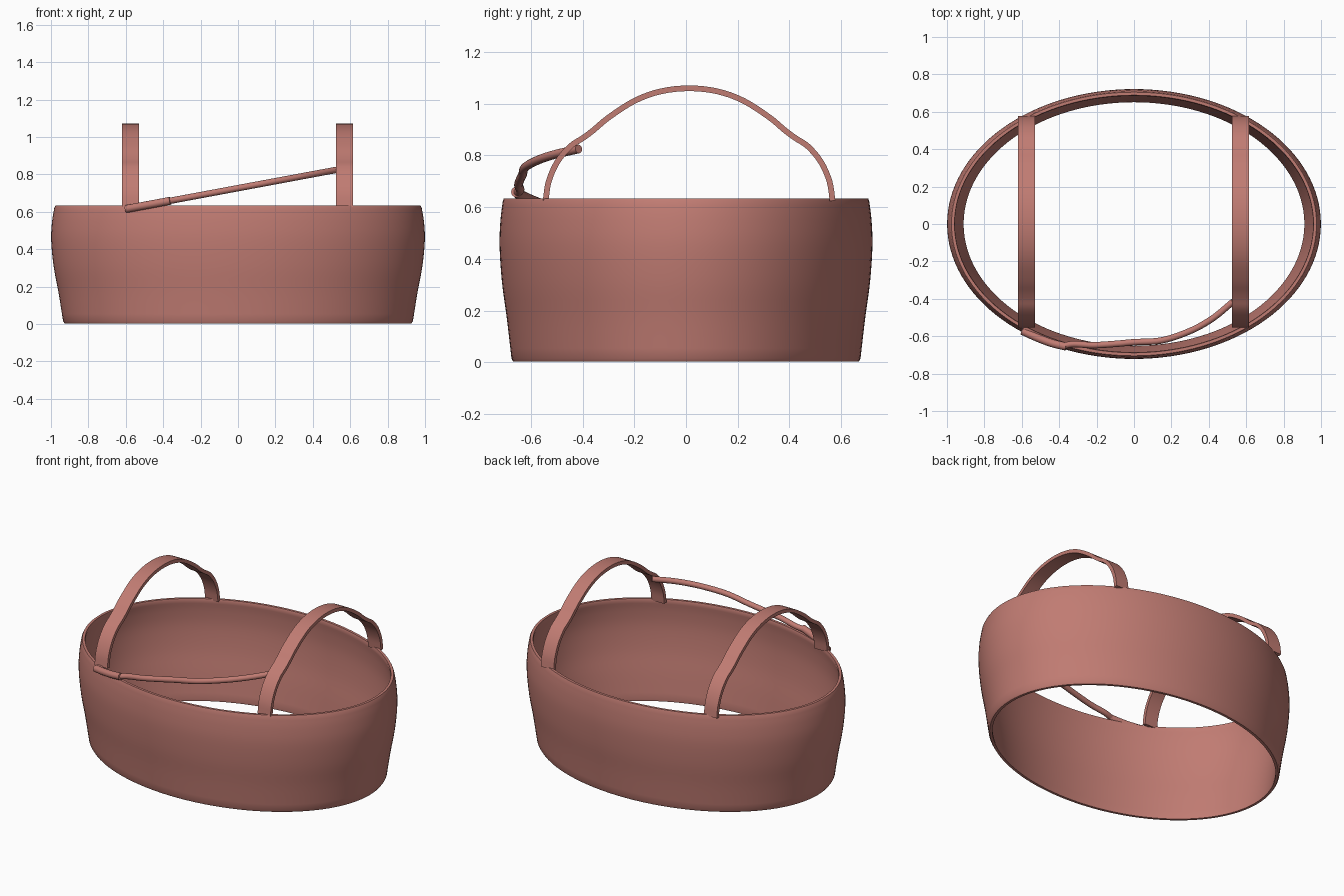
import bpy, bmesh, math
from mathutils import Vector

if "Cube" in bpy.data.objects:
    bpy.data.objects.remove(bpy.data.objects["Cube"])

mat = bpy.data.materials.new("clay_pink")
mat.diffuse_color = (0.53, 0.2, 0.17, 1)
mat.use_nodes = True
mat.node_tree.nodes["Principled BSDF"].inputs["Base Color"].default_value = mat.diffuse_color


def finish(bm, name, angle=35):
    bmesh.ops.recalc_face_normals(bm, faces=bm.faces)
    me = bpy.data.meshes.new(name)
    bm.to_mesh(me)
    bm.free()
    ob = bpy.data.objects.new(name, me)
    bpy.context.collection.objects.link(ob)
    me.materials.append(mat)
    bpy.ops.object.select_all(action='DESELECT')
    ob.select_set(True)
    bpy.context.view_layer.objects.active = ob
    bpy.ops.object.shade_smooth_by_angle(angle=math.radians(angle))
    return ob


def skin(rings, name, closed=False):
    """Join rings of points into a surface; cap the ends unless closed."""
    bm = bmesh.new()
    vs = [[bm.verts.new(p) for p in r] for r in rings]
    n = len(vs[0])
    for a, b in zip(vs, vs[1:] + vs[:1] if closed else vs[1:]):
        for i in range(n):
            j = (i + 1) % n
            bm.faces.new((a[i], a[j], b[j], b[i]))
    if not closed:
        bm.faces.new(vs[0])
        bm.faces.new(vs[-1])
    return finish(bm, name)


def spline(pts, steps=6):
    """Catmull-Rom curve through the points."""
    p = [Vector(q) for q in pts]
    p = [2 * p[0] - p[1]] + p + [2 * p[-1] - p[-2]]
    out = []
    for a, b, c, d in zip(p, p[1:], p[2:], p[3:]):
        for k in range(steps):
            t = k / steps
            out.append(0.5 * (2 * b + (c - a) * t + (2 * a - 5 * b + 4 * c - d) * t * t
                              + (3 * b - a - 3 * c + d) * t ** 3))
    return out + [p[-2]]


def tangent(path, i):
    return (path[min(i + 1, len(path) - 1)] - path[max(i - 1, 0)]).normalized()


def tube(path, r, name):
    rings = []
    for i, p in enumerate(path):
        t = tangent(path, i)
        u = t.cross(Vector((0, 0, 1))).normalized()
        v = u.cross(t)
        rings.append([p + r * (math.cos(a) * u + math.sin(a) * v)
                      for a in (2 * math.pi * k / 16 for k in range(16))])
    return skin(rings, name)


# Open oval wall: outer profile (x radius, height), then an inset inner wall
wall = [(q.x, q.y) for q in spline([(0.935, 0.015, 0), (0.96, 0.17, 0), (0.986, 0.31, 0),
                                    (0.999, 0.45, 0), (0.994, 0.55, 0), (0.982, 0.622, 0)], 4)]
T = 0.024
profile = [(r, 0, z) for r, z in wall]
profile += [(0.976, 0, 0.634), (0.976, T - 0.008, 0.634)]
profile += [(r, T, z) for r, z in reversed(wall)]
profile += [(0.927, T - 0.008, 0.003), (0.927, 0, 0.003)]
angles = [2 * math.pi * k / 128 for k in range(128)]
skin([[((r - inset) * math.cos(a), (r * 0.722 - inset) * math.sin(a), z) for a in angles]
      for r, inset, z in profile], "oval_wall", closed=True)

# Two strap handles arching front to back
half = [(-0.555, 0.625), (-0.543, 0.70), (-0.51, 0.775), (-0.46, 0.835), (-0.41, 0.868),
        (-0.37, 0.898), (-0.31, 0.948), (-0.21, 1.012), (-0.11, 1.048), (0, 1.06)]
pts = half + [(-y, z) for y, z in reversed(half[:-1])]
arch = spline([(0, y + 0.012, z) for y, z in pts], 4)
for side, cx in (("left", -0.575), ("right", 0.57)):
    rings = []
    for i, p in enumerate(arch):
        n = tangent(arch, i).cross(Vector((1, 0, 0))) * 0.011
        w = Vector((0.045, 0, 0))
        c = p + Vector((cx, 0, 0))
        rings.append([c - w - n, c + w - n, c + w + n, c - w + n])
    skin(rings, side + "_handle")


# Slanted hood rod with a thicker sleeve at its low end
def rise(x, y):
    return (x, y, 0.615 + 0.186 * (x + 0.6))


rod = [(-0.38, -0.652), (-0.32, -0.642), (-0.22, -0.648), (-0.1, -0.641), (0, -0.632),
       (0.15, -0.622), (0.3, -0.572), (0.42, -0.505), (0.53, -0.415)]
tube(spline([rise(*p) for p in rod]), 0.017, "hood_rod")
sleeve = [(-0.597, -0.572), (-0.52, -0.607), (-0.44, -0.637), (-0.362, -0.656)]
tube(spline([rise(*p) for p in sleeve]), 0.021, "rod_sleeve")
